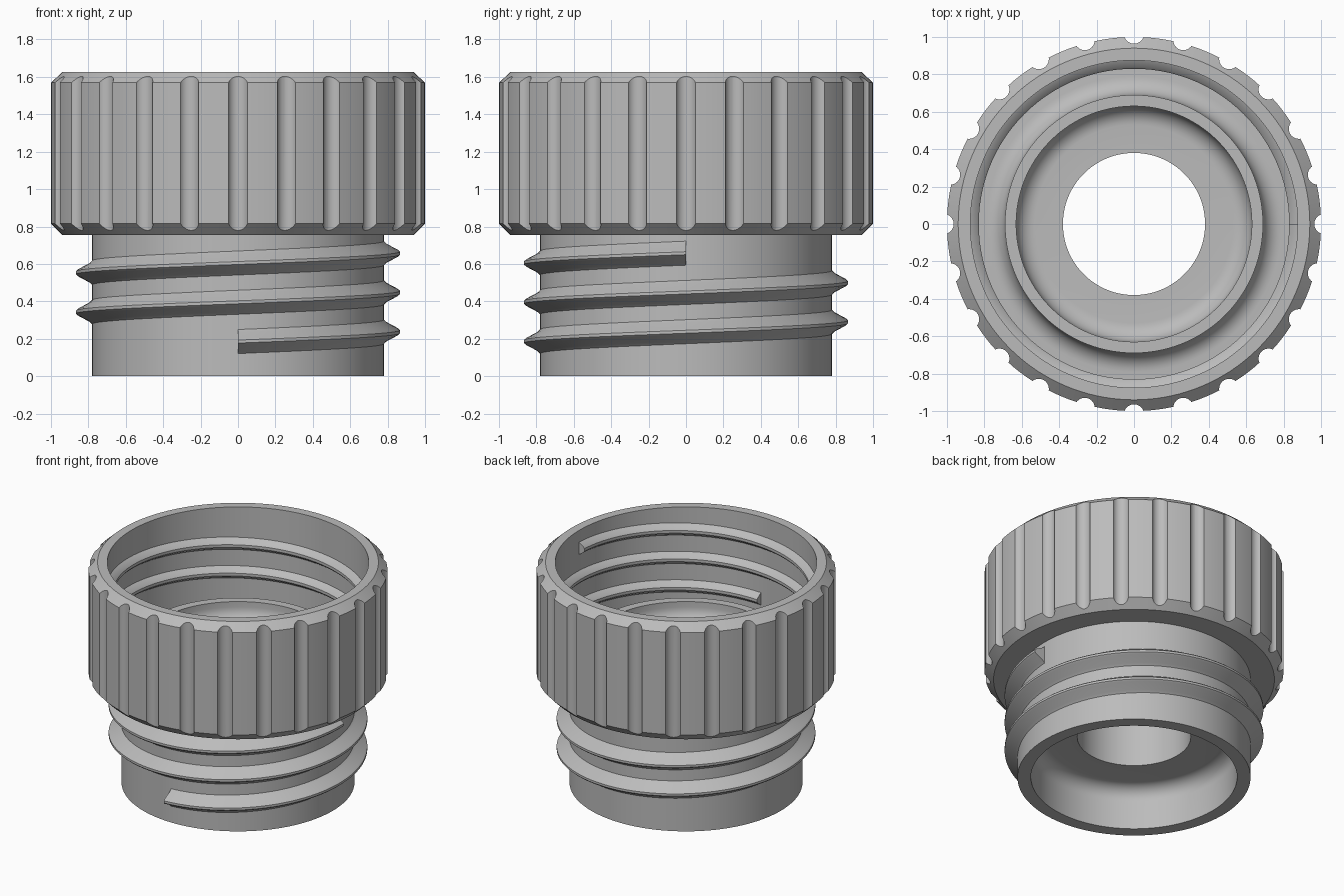
import bpy, bmesh, math
from mathutils import Matrix, Vector

if "Cube" in bpy.data.objects:
    bpy.data.objects.remove(bpy.data.objects["Cube"], do_unlink=True)

grey = bpy.data.materials.new("plain_grey")
grey.use_nodes = True
colour = (0.5, 0.5, 0.5, 1)
grey.diffuse_color = colour
grey.node_tree.nodes["Principled BSDF"].inputs["Base Color"].default_value = colour


def make_object(name, bm):
    bmesh.ops.recalc_face_normals(bm, faces=bm.faces)
    mesh = bpy.data.meshes.new(name)
    bm.to_mesh(mesh)
    bm.free()
    mesh.materials.append(grey)
    obj = bpy.data.objects.new(name, mesh)
    bpy.context.collection.objects.link(obj)
    return obj


def select_only(obj):
    bpy.ops.object.select_all(action='DESELECT')
    obj.select_set(True)
    bpy.context.view_layer.objects.active = obj


def smooth(obj, angle):
    select_only(obj)
    bpy.ops.object.shade_smooth_by_angle(angle=math.radians(angle))


def sweep(name, sections, closed):
    """Skin a list of cross-section loops into one surface."""
    bm = bmesh.new()
    rings = [[bm.verts.new(p) for p in s] for s in sections]
    pairs = list(zip(rings, rings[1:]))
    if closed:
        pairs.append((rings[-1], rings[0]))
    else:
        bm.faces.new(rings[0])
        bm.faces.new(rings[-1])
    n = len(rings[0])
    for a, b in pairs:
        for i in range(n):
            j = (i + 1) % n
            bm.faces.new((a[i], a[j], b[j], b[i]))
    return make_object(name, bm)


def polar(r, angle, z):
    return Vector((r * math.cos(angle), r * math.sin(angle), z))


def arc(cx, cz, radius, start, end, steps=8):
    out = []
    for i in range(steps + 1):
        a = math.radians(start + (end - start) * i / steps)
        out.append((cx + radius * math.cos(a), cz + radius * math.sin(a)))
    return out


def thread(name, profile, z_start, pitch, turns, steps):
    """Helical ridge that starts at the front and climbs anticlockwise."""
    sections = []
    for i in range(steps + 1):
        t = turns * i / steps
        a = -math.pi / 2 + t * math.tau
        sections.append([polar(r, a, z_start + pitch * t + dz) for r, dz in profile])
    obj = sweep(name, sections, False)
    smooth(obj, 25)


# Body: neck, collar, socket, sealing ring and bore in one turned profile
profile = [(0.78, 0), (0.78, 0.755), (0.94, 0.755), (1, 0.815), (1, 1.57),
           (0.94, 1.625), (0.875, 1.625), (0.875, 0.9)]
profile += arc(0.79, 1.0, 0.1, 270, 180)        # outer fillet of sealing ring
profile += [(0.69, 1.04), (0.63, 1.04)]
profile += arc(0.53, 1.0, 0.1, 0, -90)          # inner fillet of sealing ring
profile += [(0.38, 0.9), (0.38, 0.31)]
profile += arc(0.59, 0.21, 0.1, 90, 0)          # fillet inside the neck
profile += [(0.69, 0)]
SEGMENTS = 144
body = sweep("threaded_body",
             [[polar(r, i * math.tau / SEGMENTS, z) for r, z in profile]
              for i in range(SEGMENTS)], True)

# Grip grooves cut around the collar
bm = bmesh.new()
for i in range(24):
    place = Matrix.Translation(polar(1.018, i * math.tau / 24, 1.19))
    bmesh.ops.create_cone(bm, cap_ends=True, segments=24, radius1=0.054,
                          radius2=0.054, depth=1.2, matrix=place)
cutter = make_object("groove_cutter", bm)
cutter.hide_render = True
cut = body.modifiers.new("grooves", 'BOOLEAN')
cut.operation = 'DIFFERENCE'
cut.solver = 'EXACT'
cut.object = cutter
select_only(body)
bpy.ops.object.modifier_apply(modifier=cut.name)
bpy.data.objects.remove(cutter, do_unlink=True)
smooth(body, 25)

# Outer thread on the neck, inner thread in the socket
half = [(0.77, 0.072), (0.783, 0.062), (0.795, 0.05), (0.855, 0.018), (0.866, 0.008)]
thread("outer_thread", half + [(r, -z) for r, z in reversed(half)], 0.185, 0.21, 2.25, 270)
half = [(0.885, 0.05), (0.872, 0.044), (0.84, 0.022), (0.83, 0.01)]
thread("inner_thread", half + [(r, -z) for r, z in reversed(half)], 1.02, 0.21, 2.25, 270)
